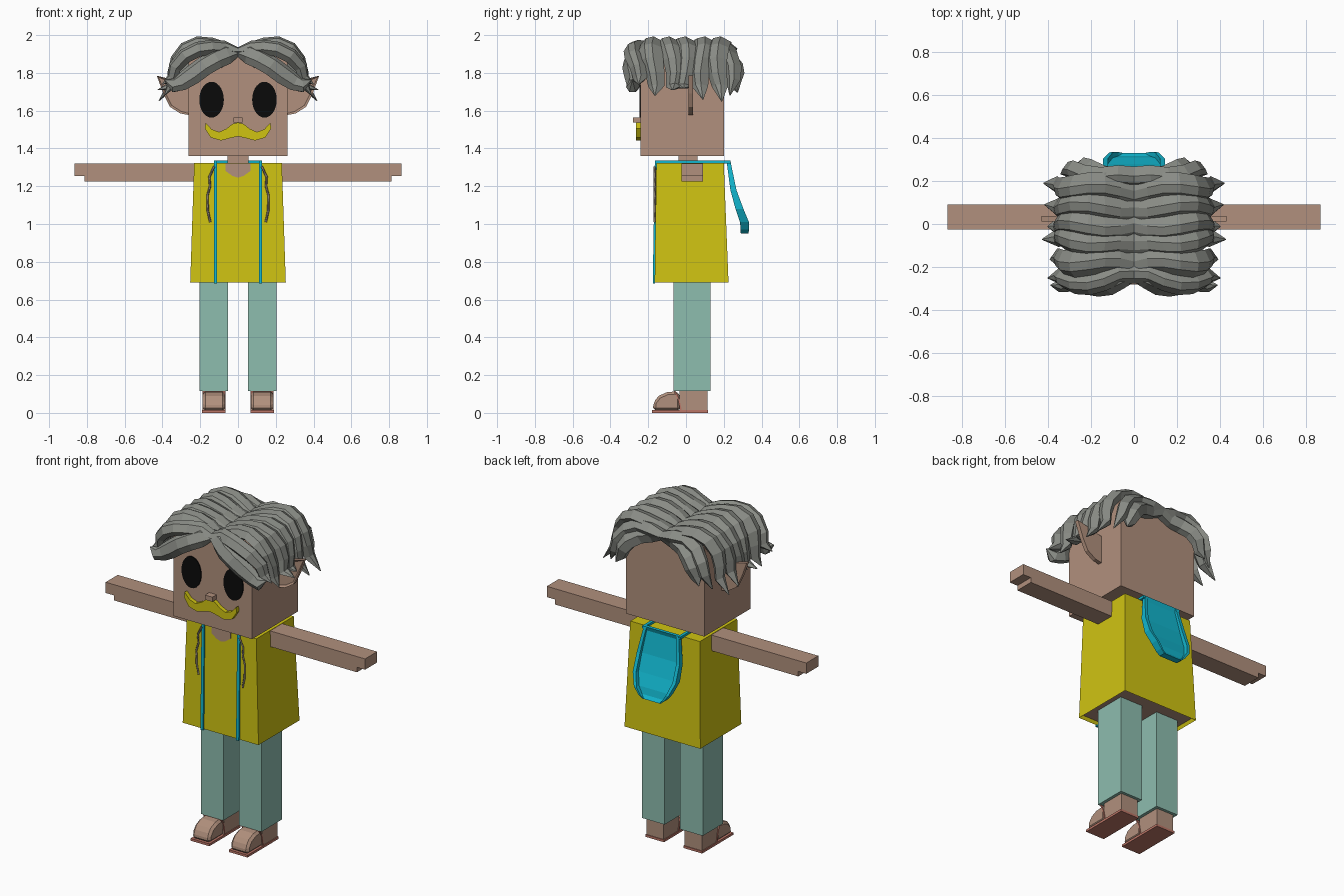
import bpy, bmesh, math
from mathutils import Vector

cube = bpy.data.objects.get("Cube")
if cube:
    bpy.data.objects.remove(cube, do_unlink=True)


def material(name, rgb):
    m = bpy.data.materials.new(name)
    m.use_nodes = True
    color = (*rgb, 1.0)
    m.diffuse_color = color
    bsdf = next(n for n in m.node_tree.nodes if n.type == 'BSDF_PRINCIPLED')
    bsdf.inputs["Base Color"].default_value = color
    bsdf.inputs["Roughness"].default_value = 0.9
    return m


SKIN = material("skin", (0.44, 0.28, 0.205))
YELLOW = material("yellow", (0.63, 0.55, 0.006))
TEAL = material("pale teal", (0.27, 0.51, 0.43))
GRAY = material("gray hair", (0.25, 0.26, 0.235))
BLUE = material("bright blue", (0.006, 0.47, 0.62))
BLACK = material("black", (0.003, 0.003, 0.003))
RED = material("sole red", (0.5, 0.18, 0.135))
CORD = material("cord gray", (0.26, 0.22, 0.19))


def build(name, bm, mat, mirror=False):
    """Turn a bmesh into an object, optionally mirrored across x."""
    bmesh.ops.recalc_face_normals(bm, faces=bm.faces[:])
    me = bpy.data.meshes.new(name)
    bm.to_mesh(me)
    bm.free()
    me.materials.append(mat)
    ob = bpy.data.objects.new(name, me)
    bpy.context.collection.objects.link(ob)
    if mirror:
        ob.modifiers.new("Mirror", 'MIRROR').merge_threshold = 0.001
    return ob


def loft_bmesh(rings, cap_start=True):
    """Skin a list of equal-length point rings and close the ends."""
    bm = bmesh.new()
    loops = [[bm.verts.new(p) for p in ring] for ring in rings]
    n = len(rings[0])
    for a, b in zip(loops, loops[1:]):
        for i in range(n):
            j = (i + 1) % n
            bm.faces.new((a[i], a[j], b[j], b[i]))
    if cap_start:
        bm.faces.new(loops[0])
    bm.faces.new(loops[-1])
    return bm


def rect(x0, x1, y0, y1, z):
    return [(x0, y0, z), (x1, y0, z), (x1, y1, z), (x0, y1, z)]


def box(name, x, y, z, mat, mirror=False):
    return build(name, loft_bmesh([rect(*x, *y, z[0]), rect(*x, *y, z[1])]), mat, mirror)


def prism(name, pts, axis, lo, hi, mat, mirror=False):
    """Extrude (y, z) points along x, or (x, z) points along y."""
    place = (lambda p, d: (d, *p)) if axis == 'x' else (lambda p, d: (p[0], d, p[1]))
    return build(name, loft_bmesh([[place(p, d) for p in pts] for d in (lo, hi)]), mat, mirror)


# Head, neck, arms and legs
box("head", (-0.262, 0.262), (-0.24, 0.2), (1.36, 1.9), SKIN)
box("neck", (-0.055, 0.055), (-0.04, 0.06), (1.3, 1.37), SKIN)
box("arm", (0.2, 0.866), (-0.025, 0.09), (1.255, 1.32), SKIN, True)
box("arm_underside", (0.2, 0.812), (-0.025, 0.09), (1.225, 1.255), SKIN, True)
box("trouser_leg", (0.052, 0.203), (-0.065, 0.13), (0.115, 0.74), TEAL, True)

# Tunic with a skin-coloured recessed underside
bm = loft_bmesh([rect(-0.253, 0.253, -0.166, 0.225, 0.69),
                 rect(-0.232, 0.232, -0.157, 0.2, 1.322)])
bm.faces.ensure_lookup_table()
bottom = min(bm.faces, key=lambda f: f.calc_center_median().z)
bmesh.ops.recalc_face_normals(bm, faces=bm.faces[:])
bmesh.ops.inset_region(bm, faces=[bottom], thickness=0.012)
bmesh.ops.translate(bm, verts=bottom.verts, vec=(0, 0, 0.02))
bottom.material_index = 1
build("tunic", bm, YELLOW).data.materials.append(SKIN)
prism("neckline", [(-0.065, 1.321), (-0.065, 1.28), (-0.03, 1.255), (0, 1.245),
                   (0.03, 1.255), (0.065, 1.28), (0.065, 1.321)],
      'y', -0.162, -0.154, SKIN)

# Shoes: heel, rounded toe, trim and sole
box("shoe_heel", (0.07, 0.185), (-0.035, 0.113), (0.012, 0.118), SKIN, True)
toe = prism("shoe_toe", [(-0.03, 0.012), (-0.03, 0.1), (-0.06, 0.113), (-0.1, 0.11),
                         (-0.145, 0.09), (-0.172, 0.055), (-0.175, 0.012)],
            'x', 0.068, 0.187, SKIN, True)
bev = toe.modifiers.new("Bevel", 'BEVEL')
bev.width = 0.014
bev.segments = 1
toe.modifiers.move(1, 0)
prism("shoe_trim", [(-0.022, 0.012), (-0.034, 0.07), (-0.055, 0.116), (-0.064, 0.116),
                    (-0.042, 0.07), (-0.03, 0.012)], 'x', 0.066, 0.189, RED, True)
prism("shoe_sole", [(-0.18, 0), (0.117, 0), (0.117, 0.014), (-0.18, 0.014)],
      'x', 0.065, 0.19, RED, True)

# Face
eye = [(0.14 + 0.065 * math.cos(a), 1.658 + 0.095 * math.sin(a))
       for a in (math.tau * i / 28 for i in range(28))]
prism("eye", eye, 'y', -0.246, -0.238, BLACK, True)
box("nose", (-0.025, 0.025), (-0.28, -0.23), (1.537, 1.565), SKIN)
half = [(0.03, 1.53), (0.06, 1.505), (0.1, 1.487), (0.14, 1.502), (0.172, 1.537),
        (0.175, 1.505), (0.145, 1.458), (0.09, 1.442), (0.04, 1.455)]
prism("moustache", [(0, 1.537)] + half + [(0, 1.464)] + [(-x, z) for x, z in reversed(half)],
      'y', -0.264, -0.23, YELLOW)

# Ears: pointed plates with a recessed centre
outline = [(0.25, 1.575), (0.305, 1.585), (0.36, 1.62), (0.395, 1.69), (0.43, 1.785),
           (0.37, 1.77), (0.25, 1.74)]
bm = loft_bmesh([[(x, y, z) for x, z in outline] for y in (0.012, 0.036)])
bmesh.ops.recalc_face_normals(bm, faces=bm.faces[:])
front = min(bm.faces, key=lambda f: f.calc_center_median().y)
bmesh.ops.inset_region(bm, faces=[front], thickness=0.012)
bmesh.ops.translate(bm, verts=front.verts, vec=(0, 0.01, 0))
build("ear", bm, SKIN, True)

# Straps running over the shoulders to the hanging hood
prism("strap", [(-0.165, 1.335), (0.235, 1.335), (0.235, 1.32), (-0.155, 1.32),
                (-0.164, 0.685), (-0.176, 0.685)], 'x', 0.11, 0.128, BLUE, True)


def hood_ring(z, y, w, t, d):
    """Channel-shaped section: a flat back with raised side rims."""
    r, back = w * 0.85, y + t
    side = [(w, y), (w, back), (r, back), (r, back - d)]
    return [(x, yy, z) for x, yy in side] + [(-x, yy, z) for x, yy in reversed(side)]


hood_rows = [(1.335, 0.215, 0.115, 0.02, 0.0), (1.31, 0.218, 0.122, 0.022, 0.014),
             (1.18, 0.235, 0.143, 0.032, 0.02), (1.08, 0.262, 0.143, 0.042, 0.025),
             (1.01, 0.286, 0.115, 0.047, 0.025), (0.97, 0.289, 0.085, 0.045, 0.018),
             (0.95, 0.29, 0.06, 0.04, 0.0)]
build("hood", loft_bmesh([hood_ring(*row) for row in hood_rows]), BLUE)

# Drawstrings
cu = bpy.data.curves.new("drawstrings", 'CURVE')
cu.dimensions = '3D'
cu.bevel_depth = 0.006
cu.bevel_resolution = 0
cord = [(0.125, 1.305), (0.152, 1.25), (0.148, 1.2), (0.162, 1.15), (0.16, 1.07), (0.147, 1.01)]
for s in (-1, 1):
    sp = cu.splines.new('POLY')
    sp.points.add(len(cord) - 1)
    for p, (x, z) in zip(sp.points, cord):
        p.co = (s * x, -0.166, z, 1)
cu.materials.append(CORD)
bpy.context.collection.objects.link(bpy.data.objects.new("drawstrings", cu))

# Hair: faceted locks swept out from the centre parting
SECTION = [(-1, -0.3), (-0.55, 0.7), (0.1, 1), (1, 0.1), (0.5, -1), (-0.5, -1)]


def lock(name, path, width, thick, phase):
    pts = [Vector(p) for p in path]
    n = len(pts)
    rings = []
    for i, p in enumerate(pts):
        t = (pts[min(i + 1, n - 1)] - pts[max(i - 1, 0)]).normalized()
        if i == 0:
            t = Vector((1, 0, 0))
        side = Vector((0, 1, 0))
        side = (side - t * side.dot(t)).normalized()
        up = t.cross(side)
        u = i / (n - 1)
        k = 0.05 if i == n - 1 else 1 - 0.45 * max(0, u - 0.6) / 0.4
        h = thick * k * (0.45 if i == 0 else 1)
        c = p + side * 0.014 * math.sin(u * 9 + phase)
        rings.append([c + side * a * width * k + up * b * h for a, b in SECTION])
    build(name, loft_bmesh(rings, cap_start=False), GRAY, True)


# Locks over the crown: (y at parting, y at tip, tip x, tip z)
crown = [(-0.18, -0.17, 0.39, 1.68), (-0.1, -0.06, 0.425, 1.71), (-0.01, 0.0, 0.4, 1.72),
         (0.08, 0.085, 0.415, 1.66), (0.16, 0.175, 0.42, 1.65)]
profile = [(0, 1.915), (0.07, 1.93), (0.14, 1.953), (0.21, 1.96), (0.28, 1.93),
           (0.325, 1.87), (0.345, 1.8), (0.355, 1.73)]
for i, (y0, y1, tx, tz) in enumerate(crown):
    path = [(x, y0 + (y1 - y0) * x / tx, z) for x, z in profile] + [(tx, y1, tz)]
    lock("crown_lock_%d" % (i + 1), path, 0.062, 0.034, i * 1.3)

# Fringe sweeping across the forehead, and locks hanging at the back
lock("fringe_upper", [(0, -0.23, 1.918), (0.07, -0.24, 1.93), (0.14, -0.26, 1.935),
                      (0.21, -0.265, 1.925), (0.28, -0.265, 1.89), (0.335, -0.26, 1.83),
                      (0.35, -0.255, 1.77), (0.4, -0.25, 1.74)], 0.052, 0.04, 0.5)
lock("fringe_lower", [(0, -0.235, 1.91), (0.06, -0.25, 1.897), (0.12, -0.27, 1.87),
                      (0.18, -0.285, 1.835), (0.24, -0.29, 1.79), (0.3, -0.285, 1.75),
                      (0.34, -0.28, 1.735), (0.385, -0.27, 1.76)], 0.047, 0.052, 2.0)
lock("back_lock_upper", [(0, 0.205, 1.915), (0.08, 0.215, 1.925), (0.16, 0.225, 1.925),
                         (0.23, 0.235, 1.89), (0.28, 0.24, 1.83), (0.305, 0.24, 1.76),
                         (0.34, 0.24, 1.68)], 0.05, 0.04, 1.0)
lock("back_lock_lower", [(0, 0.21, 1.905), (0.07, 0.225, 1.9), (0.14, 0.24, 1.88),
                         (0.2, 0.25, 1.84), (0.235, 0.26, 1.79), (0.255, 0.268, 1.74),
                         (0.275, 0.285, 1.7)], 0.042, 0.045, 2.5)
